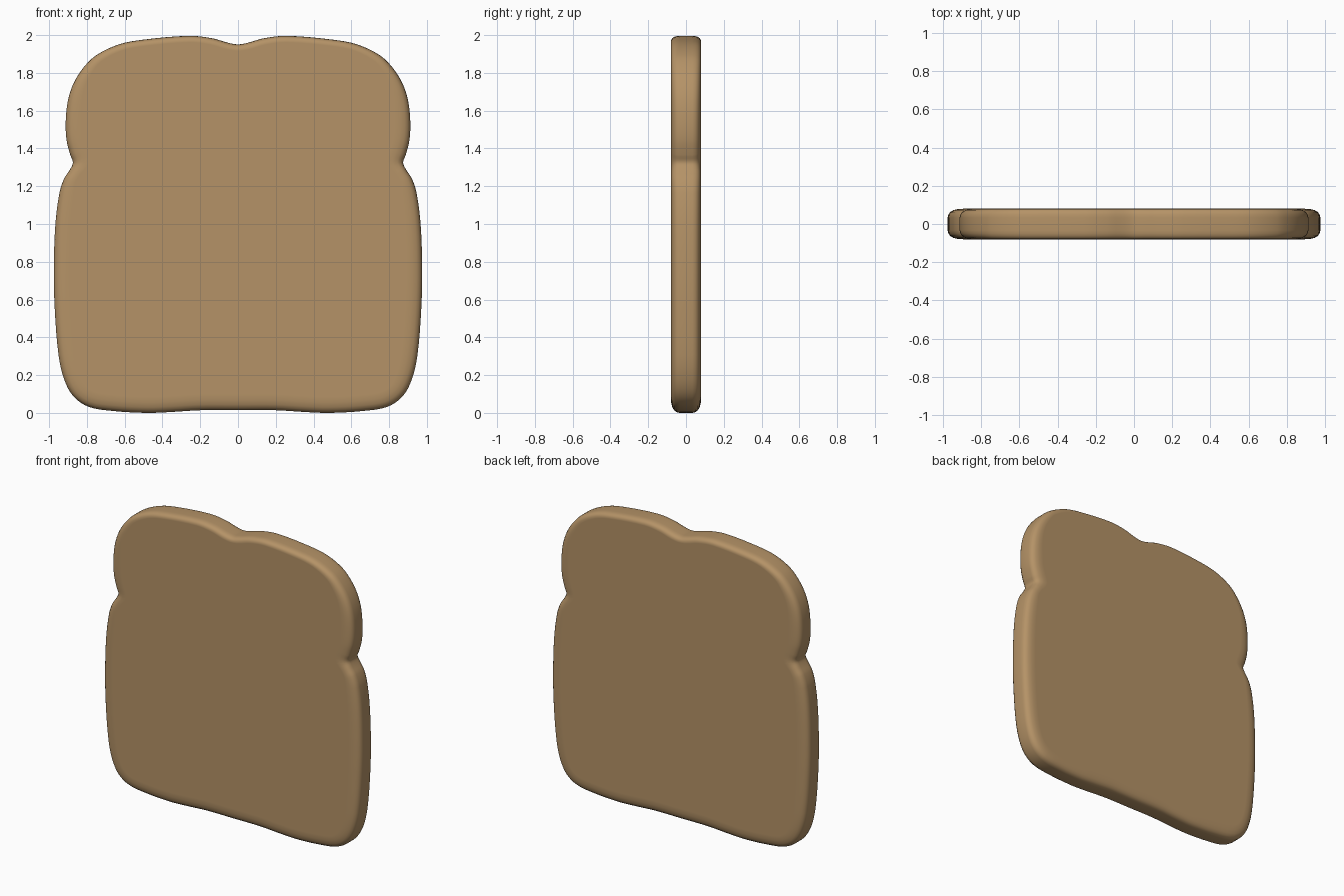
import bpy, bmesh
from mathutils import Vector

if "Cube" in bpy.data.objects:
    bpy.data.objects.remove(bpy.data.objects["Cube"])

# Right half of the slice outline (x, z), from bottom centre to top centre
half = [(0, .018), (.2, .018), (.35, .009), (.48, .004), (.66, .014), (.79, .036),
        (.87, .09), (.92, .18), (.95, .31), (.97, .55), (.975, .76), (.967, 1.0),
        (.945, 1.17), (.92, 1.245), (.888, 1.295), (.874, 1.33), (.888, 1.37),
        (.908, 1.45), (.912, 1.55), (.90, 1.66), (.87, 1.75), (.82, 1.83),
        (.75, 1.898), (.63, 1.955), (.5, 1.98), (.26, 2.0), (.14, 1.988),
        (.05, 1.963), (0, 1.955)]
loop = half + [(-x, z) for x, z in reversed(half[1:-1])]
pts = [Vector((x, 0, z)) for x, z in loop]


def smooth_loop(p, steps):
    """Closed centripetal-like spline through the points."""
    out, n = [], len(p)
    for i in range(n):
        a, b, c, d = (p[(i + k) % n] for k in (-1, 0, 1, 2))
        seg = (c - b).length
        tb = (c - a).normalized() * seg
        tc = (d - b).normalized() * seg
        for s in range(steps):
            t = s / steps
            out.append(b * (2*t**3 - 3*t*t + 1) + tb * (t**3 - 2*t*t + t)
                       + c * (3*t*t - 2*t**3) + tc * (t**3 - t*t))
    return out


outline = smooth_loop(pts, 4)
n = len(outline)
normals = []
for i in range(n):
    t = (outline[(i + 3) % n] - outline[i - 3]).normalized()
    normals.append(Vector((t.z, 0, -t.x)))

# Rounded crust section (inset, y), front to back
side = [(.085, .08), (.055, .0785), (.03, .0725), (.014, .063), (.004, .05), (0, .033)]
section = [(d, -y) for d, y in side] + [(0, 0)] + [(d, y) for d, y in reversed(side)]

# Slice: rings along the outline, inset less on the flatter top crust
bm = bmesh.new()
rings = []
for d, y in section:
    ring = []
    for p, nv in zip(outline, normals):
        k = 1 - .6 * max(0, nv.z)
        q = p - nv * d * k
        ring.append(bm.verts.new((q.x, y, q.z)))
    rings.append(ring)
for r0, r1 in zip(rings, rings[1:]):
    for i in range(n):
        j = (i + 1) % n
        bm.faces.new((r0[i], r0[j], r1[j], r1[i]))
bm.faces.new(rings[0])
bm.faces.new(rings[-1])
bmesh.ops.recalc_face_normals(bm, faces=bm.faces)
for f in bm.faces:
    f.smooth = True
zmin = min(v.co.z for v in bm.verts)
bmesh.ops.translate(bm, verts=bm.verts, vec=(0, 0, -zmin))

mesh = bpy.data.meshes.new("bread_slice")
bm.to_mesh(mesh)
bm.free()
mat = bpy.data.materials.new("toasted brown")
mat.diffuse_color = (.46, .29, .135, 1)
mat.use_nodes = True
mat.node_tree.nodes["Principled BSDF"].inputs["Base Color"].default_value = mat.diffuse_color
mesh.materials.append(mat)
obj = bpy.data.objects.new("bread_slice", mesh)
bpy.context.collection.objects.link(obj)

# Keep the broad faces evenly shaded
w = obj.modifiers.new("even_shading", 'WEIGHTED_NORMAL')
w.keep_sharp = True
